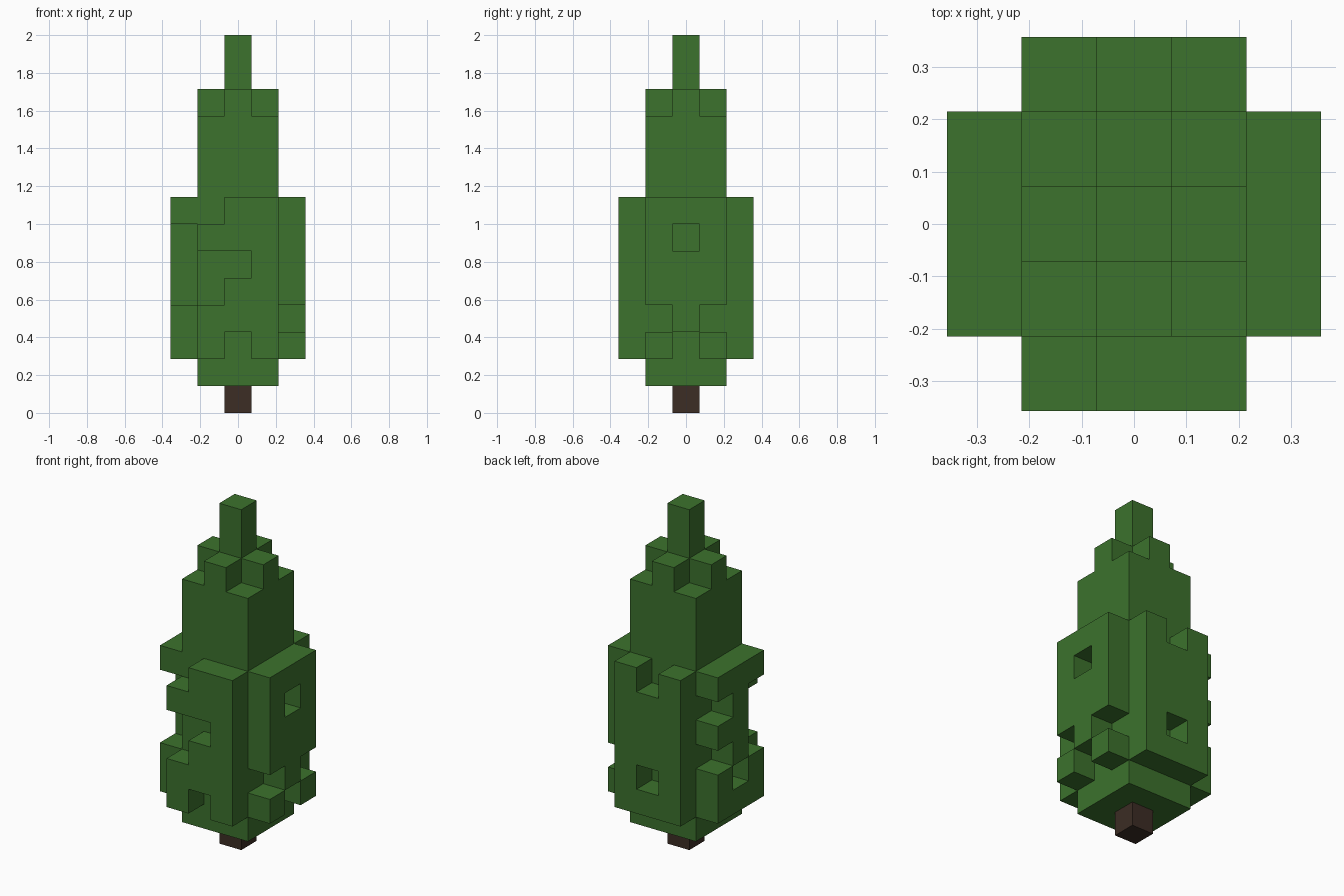
import bpy, bmesh
from mathutils import Vector

if "Cube" in bpy.data.objects:
    bpy.data.objects.remove(bpy.data.objects["Cube"], do_unlink=True)

UNIT = 1 / 7  # edge of one block; the tree is 14 blocks tall


def material(name, color):
    mat = bpy.data.materials.new(name)
    mat.use_nodes = True
    mat.diffuse_color = color
    bsdf = mat.node_tree.nodes["Principled BSDF"]
    bsdf.inputs["Base Color"].default_value = color
    bsdf.inputs["Roughness"].default_value = 0.9
    return mat


def block_object(name, cells, mat):
    """Mesh of unit blocks, keeping only the faces that are exposed."""
    bm = bmesh.new()
    for cell in cells:
        center = Vector(cell) + Vector((0, 0, 0.5))
        for axis in range(3):
            for sign in (-1, 1):
                normal = Vector((0, 0, 0))
                normal[axis] = sign
                if tuple(int(v) for v in Vector(cell) + normal) in cells:
                    continue
                side = Vector((0, 0, 0))
                side[(axis + 1) % 3] = 1
                up = normal.cross(side)
                corners = (-side - up, side - up, side + up, up - side)
                bm.faces.new([bm.verts.new((center + (normal + c) / 2) * UNIT)
                              for c in corners])
    bmesh.ops.remove_doubles(bm, verts=bm.verts, dist=UNIT / 100)
    mesh = bpy.data.meshes.new(name)
    bm.to_mesh(mesh)
    bm.free()
    mesh.materials.append(mat)
    obj = bpy.data.objects.new(name, mesh)
    bpy.context.collection.objects.link(obj)
    return obj


green = material("leaf green", (0.045, 0.168, 0.026, 1))
brown = material("bark brown", (0.045, 0.026, 0.018, 1))

# Trunk: a single block
block_object("trunk", {(0, 0, 0)}, brown)

# Foliage core: a three-block-wide column, a cross-shaped shoulder and a tip
ring = (-1, 0, 1)
leaves = {(x, y, z) for x in ring for y in ring for z in range(1, 11)}
leaves |= {(x, y, 11) for x in ring for y in ring if x * y == 0}
leaves |= {(0, 0, 12), (0, 0, 13)}

# Ragged outer layer: rows run from the top down, columns left to right from outside
SIDES = {
    (0, -1): (".##", "###", "..#", ".##", "###", "#.#"),   # front
    (1, 0): ("###", "#.#", "###", "###", ".#.", "#.#"),    # left
    (0, 1): ("#.#", "###", "###", "###", "#.#", "###"),    # back
    (-1, 0): ("###", ".#.", "##.", ".#.", "#.#", "###"),   # right
}
for (ox, oy), rows in SIDES.items():
    for row, text in enumerate(rows):
        for col, mark in zip(ring, text):
            if mark == "#":
                leaves.add((2 * ox - oy * col, 2 * oy + ox * col, 7 - row))

block_object("foliage", leaves, green)
